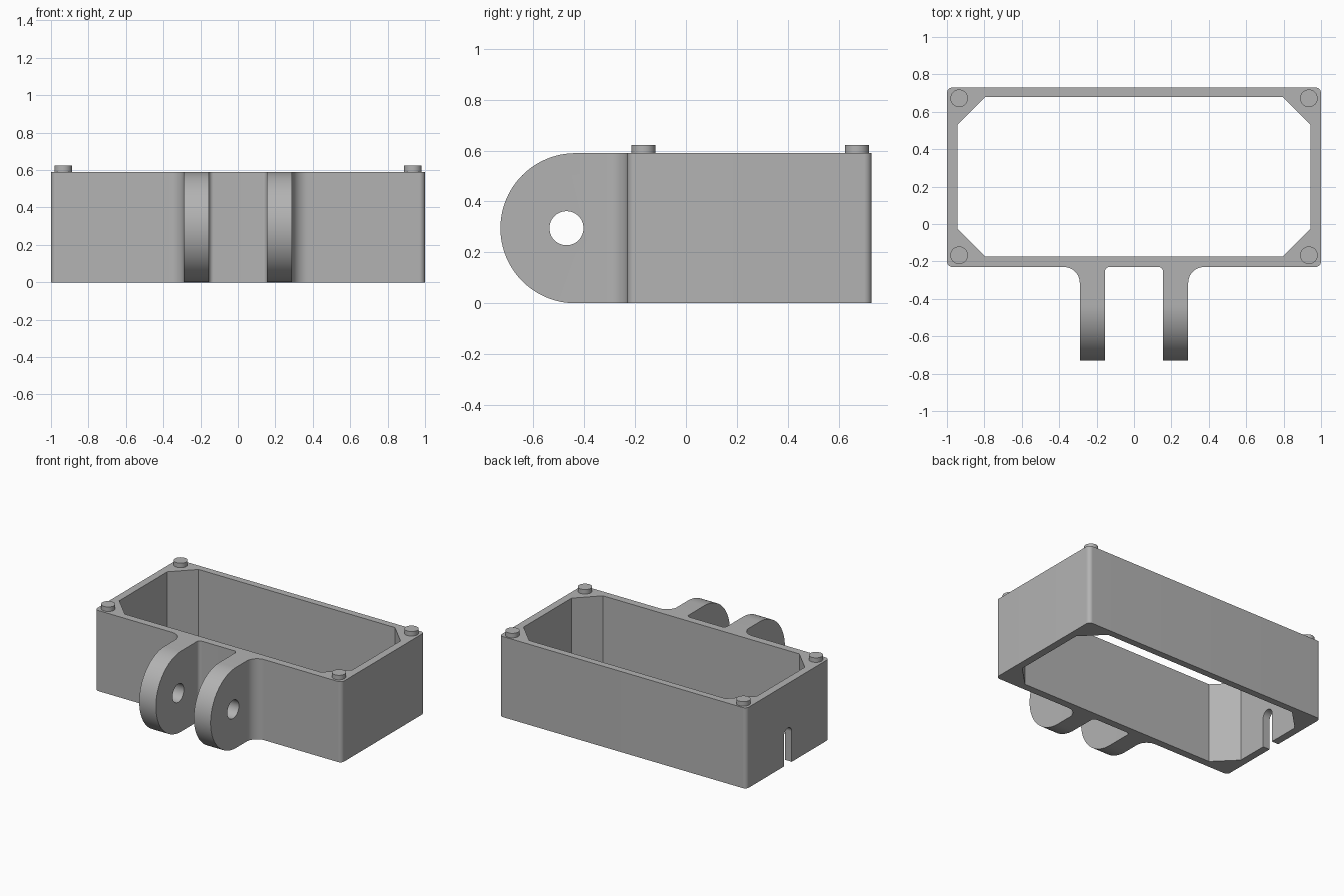
import bpy, bmesh, math
from mathutils import Vector

cube = bpy.data.objects.get("Cube")
if cube:
    bpy.data.objects.remove(cube, do_unlink=True)

grey = bpy.data.materials.new("plain grey")
grey.use_nodes = True
colour = (0.45, 0.45, 0.45, 1)
grey.diffuse_color = colour
grey.node_tree.nodes["Principled BSDF"].inputs["Base Color"].default_value = colour

HEIGHT = 0.59
BACK, WALL, TIP = 0.73, -0.23, -0.73


def rounded(corners, steps=16):
    """Turn (u, v, radius) corners into an outline with tangent arcs."""
    points = []
    for i, (u, v, r) in enumerate(corners):
        p = Vector((u, v))
        if r == 0:
            points.append(p)
            continue
        a = (Vector(corners[i - 1][:2]) - p).normalized()
        b = (Vector(corners[(i + 1) % len(corners)][:2]) - p).normalized()
        # every rounded corner is a right angle
        centre = p + (a + b) * r
        for k in range(steps + 1):
            t = math.pi / 2 * k / steps
            points.append(centre - b * r * math.cos(t) - a * r * math.sin(t))
    return points


def circle(u, v, r, steps=48):
    return [Vector((u + r * math.cos(math.tau * k / steps),
                    v + r * math.sin(math.tau * k / steps))) for k in range(steps)]


def prism(name, outline, low, high, axis="z"):
    """Extrude an outline along z (drawn in xy) or along x (drawn in yz)."""
    bm = bmesh.new()
    place = (lambda p, w: (p.x, p.y, w)) if axis == "z" else (lambda p, w: (w, p.x, p.y))
    verts = [bm.verts.new(place(p, low)) for p in outline]
    bmesh.ops.remove_doubles(bm, verts=verts, dist=1e-5)
    face = bm.faces.new([v for v in verts if v.is_valid])
    top = bmesh.ops.extrude_face_region(bm, geom=[face], use_keep_orig=True)["geom"]
    shift = Vector((0, 0, high - low)) if axis == "z" else Vector((high - low, 0, 0))
    bmesh.ops.translate(bm, vec=shift, verts=[g for g in top if isinstance(g, bmesh.types.BMVert)])
    bmesh.ops.recalc_face_normals(bm, faces=bm.faces)
    mesh = bpy.data.meshes.new(name)
    bm.to_mesh(mesh)
    bm.free()
    mesh.materials.append(grey)
    obj = bpy.data.objects.new(name, mesh)
    bpy.context.collection.objects.link(obj)
    return obj


def cut(target, tool, operation="DIFFERENCE"):
    mod = target.modifiers.new(tool.name, "BOOLEAN")
    mod.operation, mod.solver, mod.object = operation, "EXACT", tool
    bpy.context.view_layer.objects.active = target
    bpy.ops.object.modifier_apply(modifier=mod.name)
    bpy.data.objects.remove(tool, do_unlink=True)


# Plan of the box walls and both hinge lugs, with fillets at the lug roots
half = [(1, BACK, 0.03), (1, WALL, 0.03), (0.29, WALL, 0.085), (0.29, -0.9, 0),
        (0.155, -0.9, 0), (0.155, WALL, 0.025)]
plan = half + [(-x, y, r) for x, y, r in reversed(half)]
body = prism("bracket_body", rounded(plan), -0.1, HEIGHT + 0.1)

# Side profile gives the lugs their round ends
side = [(1, 0, 0), (1, HEIGHT, 0), (TIP, HEIGHT, HEIGHT / 2), (TIP, 0, HEIGHT / 2)]
cut(body, prism("side_profile", rounded(side, 24), -1.2, 1.2, "x"), "INTERSECT")

# Open cavity with diagonal corners
inner_x, front, back, bevel = 0.945, -0.175, 0.68, 0.15
quarter = [(inner_x - bevel, back, 0), (inner_x, back - bevel, 0),
           (inner_x, front + bevel, 0), (inner_x - bevel, front, 0)]
cavity = quarter + [(-x, y, r) for x, y, r in reversed(quarter)]
cut(body, prism("cavity", rounded(cavity), -0.2, 1))

# Pivot hole through both lugs
cut(body, prism("pivot_hole", circle(-0.47, HEIGHT / 2, 0.067), -0.5, 0.5, "x"))

# Round-topped cable slot in the right wall
slot = [(0.205, -0.1, 0), (0.205, 0.265, 0.045), (0.295, 0.265, 0.045), (0.295, -0.1, 0)]
cut(body, prism("cable_slot", rounded(slot), -1.1, -0.9, "x"))

# Locating pegs on the four corners
parts = [body]
for x, side_name in ((-0.935, "right"), (0.935, "left")):
    for y, end_name in ((-0.167, "front"), (0.672, "back")):
        parts.append(prism(f"{end_name}_{side_name}_peg", circle(x, y, 0.047, 32),
                           HEIGHT, HEIGHT + 0.033))

# Smooth the curves, keep the edges sharp
bpy.ops.object.select_all(action="DESELECT")
for part in parts:
    part.select_set(True)
bpy.context.view_layer.objects.active = body
bpy.ops.object.shade_smooth_by_angle(angle=math.radians(30))
